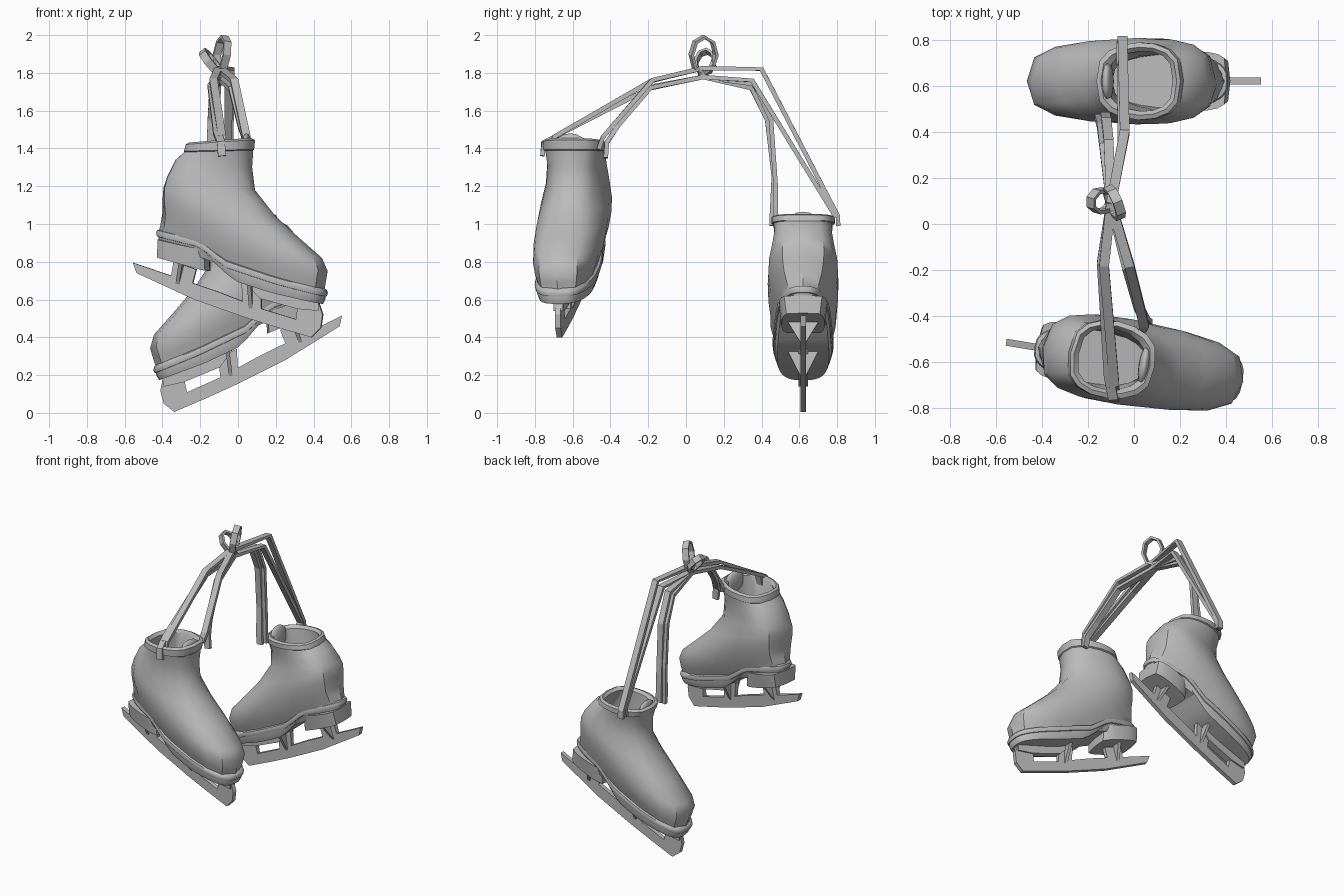
import bpy, bmesh, math
from mathutils import Vector, Matrix

if "Cube" in bpy.data.objects:
    bpy.data.objects.remove(bpy.data.objects["Cube"])

grey = bpy.data.materials.new("plain grey")
grey.use_nodes = True
grey.diffuse_color = (0.5, 0.5, 0.5, 1)
grey.node_tree.nodes["Principled BSDF"].inputs["Base Color"].default_value = (0.5, 0.5, 0.5, 1)


def finish(name, bm, matrix=Matrix(), angle=None):
    bmesh.ops.recalc_face_normals(bm, faces=bm.faces)
    mesh = bpy.data.meshes.new(name)
    bm.to_mesh(mesh)
    bm.free()
    mesh.materials.append(grey)
    obj = bpy.data.objects.new(name, mesh)
    bpy.context.collection.objects.link(obj)
    obj.matrix_world = matrix
    if angle:
        bpy.ops.object.select_all(action='DESELECT')
        obj.select_set(True)
        bpy.context.view_layer.objects.active = obj
        bpy.ops.object.shade_smooth_by_angle(angle=math.radians(angle))


def loft(rings, caps=True):
    """Skin a stack of equal rings; caps are strips across the ring."""
    bm = bmesh.new()
    n = len(rings[0])
    loops = [[bm.verts.new(p) for p in ring] for ring in rings]
    for a, b in zip(loops, loops[1:]):
        for i in range(n):
            bm.faces.new((a[i], a[(i + 1) % n], b[(i + 1) % n], b[i]))
    for ring in (loops[0], loops[-1]) if caps else ():
        for i in range(n // 2):
            quad = [ring[i], ring[i + 1], ring[-i - 1], ring[-i]]
            bm.faces.new(list(dict.fromkeys(quad)))
    return bm


def ring(back, front, wide_back, wide_front, n=16, power=0.64):
    """Rounded outline running from a heel point to a toe point."""
    points = []
    for i in range(n):
        t = 2 * math.pi * i / n
        f = (1 - math.cos(t)) / 2
        s = math.sin(t)
        width = wide_back + (wide_front - wide_back) * f
        points.append(Vector((back[0] + (front[0] - back[0]) * f,
                              math.copysign(abs(s) ** power, s) * width if abs(s) > 1e-6 else 0,
                              back[1] + (front[1] - back[1]) * f)))
    return points


def height(line, x):
    for (x0, z0), (x1, z1) in zip(line, line[1:]):
        if x <= x1:
            return z0 + (z1 - z0) * (x - x0) / (x1 - x0)
    return line[-1][1]


def plate(profile, thickness):
    bm = bmesh.new()
    face = bm.faces.new([bm.verts.new((x, -thickness / 2, z)) for x, z in profile])
    move = bmesh.ops.extrude_face_region(bm, geom=[face])["geom"]
    bmesh.ops.translate(bm, vec=(0, thickness, 0),
                        verts=[v for v in move if isinstance(v, bmesh.types.BMVert)])
    return bm


# Boot rings from sole to collar, then down inside: heel, toe, half widths
BOOT = [
    ((-.41, .90), (.45, .61), .105, .155), ((-.42, .96), (.465, .69), .13, .182),
    ((-.41, 1.0), (.475, .75), .155, .192), ((-.40, 1.06), (.445, .82), .185, .182),
    ((-.40, 1.13), (.32, .93), .203, .172), ((-.395, 1.19), (.20, 1.04), .205, .155),
    ((-.375, 1.25), (.09, 1.18), .19, .135), ((-.33, 1.34), (.075, 1.30), .17, .135),
    ((-.285, 1.38), (.08, 1.39), .165, .15), ((-.285, 1.385), (.085, 1.395), .174, .162),
    ((-.275, 1.42), (.09, 1.445), .174, .162), ((-.26, 1.43), (.07, 1.455), .155, .14),
    ((-.24, 1.41), (.045, 1.43), .14, .12), ((-.33, 1.2), (.05, 1.16), .15, .10),
    ((-.36, 1.08), (.08, 1.02), .13, .10)]
RIM = [(-.46, .97), (-.18, .905), (-.05, .80), (.22, .71), (.5, .635)]
BASE = [(-.46, .91), (-.18, .86), (-.11, .80), (0, .70), (.2, .635), (.5, .565)]
BLADE = [(-.555, .795), (-.35, .725), (-.1, .64), (.04, .585), (.13, .55), (.31, .495),
         (.32, .60), (.43, .58), (.45, .52), (.44, .45), (.39, .40), (.2, .455),
         (.04, .505), (-.23, .60), (-.535, .74)]
# Flange between the sole and the front window of the blade
FLANGE = [(.02, .71), (.12, .605), (.32, .55), (.43, .54), (.43, .60), (.2, .66)]
# Posts: x range on the blade, x range under the sole, blade z, sole z
POSTS = [(-.36, -.25, -.34, -.22, .68, .80), (.03, .125, .02, .125, .55, .69)]


def sole_ring(grow, blend, drop=0):
    points = ring((-.42 - grow, 0), (.46 + grow, 0), .125 + grow, .17 + grow, 48)
    for p in points:
        p.z = height(RIM, p.x) * (1 - blend) + height(BASE, p.x) * blend - drop
    return points


def build_skate(side, matrix, collar_drop):
    # The shaft above the ankle is lowered progressively
    rings = [ring(*r) for r in BOOT]
    for p in (p for r in rings for p in r):
        p.z -= collar_drop * max(0, p.z - 1.15) / .28
    finish(side + "_boot", loft(rings), matrix, 38)
    finish(side + "_sole", loft([sole_ring(0, 0), sole_ring(0, .6), sole_ring(-.012, 1)]), matrix, 35)
    finish(side + "_welt", loft([sole_ring(-.01, 0, -.012), sole_ring(.007, 0, -.006),
                                 sole_ring(.012, 0, .01), sole_ring(.007, 0, .027),
                                 sole_ring(-.01, 0, .03)], False), matrix, 50)
    # Heel block with a straight front face
    finish(side + "_heel", loft([ring((-.42, .92), (-.155, .86), .128, .13, 16, .25),
                                 ring((-.425, .825), (-.15, .75), .112, .118, 16, .25)]), matrix, 30)
    finish(side + "_blade", plate(BLADE, .03), matrix)
    finish(side + "_blade_flange", plate(FLANGE, .05), matrix)
    for i, (a0, a1, b0, b1, z0, z1) in enumerate(POSTS):
        fall = (b1 - b0) * .33
        finish(f"{side}_post_{i + 1}",
               plate([(a0, z0), (a1, z0 - fall), (b1, z1 - fall), (b0, z1)], .03), matrix)
        # Crosswise gusset that widens towards the sole
        gusset = [[(x, -h, z), (x + .02, -h, z), (x + .02, h, z), (x, h, z)]
                  for x, z, h in ((a0 + .03, z0, .014), (b0 + .04, z1, .085))]
        finish(f"{side}_gusset_{i + 1}", loft(gusset), matrix)
    # Tongue pad inside the front of the collar
    bm = bmesh.new()
    bmesh.ops.create_uvsphere(bm, u_segments=12, v_segments=8, radius=1)
    bmesh.ops.transform(bm, verts=bm.verts, matrix=Matrix.Translation((.045, 0, 1.405 - collar_drop))
                        @ Matrix.Diagonal((.025, .09, .075, 1)))
    finish(side + "_tongue", bm, matrix, 60)


build_skate("front", Matrix.Translation((0, -.605, 0)) @ Matrix.Rotation(math.radians(-9.4), 4, 'Z')
            @ Matrix.Diagonal((1.013, 1, 1, 1)), 0)
build_skate("rear", Matrix.Translation((.10, .62, -.343)) @ Matrix.Rotation(math.pi, 4, 'Z')
            @ Matrix.Rotation(math.radians(7.2), 4, 'Y'), .055)


def ribbon(name, path, across, width=.042, thick=.024, closed=False):
    """Flat lace swept along a path, its width lying near the across direction."""
    pts = [Vector(p) for p in path]
    rings = []
    for i, p in enumerate(pts):
        if closed:
            tangent = pts[(i + 1) % len(pts)] - pts[i - 1]
        else:
            tangent = pts[min(i + 1, len(pts) - 1)] - pts[max(i - 1, 0)]
        tangent.normalize()
        w = Vector(across)
        w = (w - tangent * w.dot(tangent)).normalized()
        t = tangent.cross(w) * thick / 2
        w *= width / 2
        rings.append([p - w - t, p + w - t, p + w + t, p - w + t])
    if closed:
        rings.append(rings[0])
    finish(name, loft(rings, not closed))


# Laces from the collars up to the knot
KNOT = Vector((-.10, .09, 1.80))
TOP, LOW = KNOT + Vector((0, 0, .025)), KNOT - Vector((0, 0, .022))
LACES = [
    [(-.085, -.76, 1.36), (-.09, -.755, 1.43), (-.11, -.66, 1.48), (-.14, -.17, 1.73), LOW],
    [(-.085, -.725, 1.38), (-.085, -.70, 1.46), (-.13, -.18, 1.76), TOP],
    [(.06, -.425, 1.35), (.05, -.42, 1.43), (.02, -.36, 1.52), (-.03, -.19, 1.72), LOW],
    [(.03, -.46, 1.40), (.045, -.44, 1.46), (-.02, -.18, 1.76), TOP],
    [(-.05, .805, .99), (-.05, .805, 1.04), (-.04, .40, 1.82), TOP],
    [(-.055, .77, 1.0), (-.055, .785, 1.05), (-.05, .35, 1.76), LOW],
    [(-.14, .455, .99), (-.145, .455, 1.05), (-.15, .465, 1.25), (-.14, .43, 1.55),
     (-.13, .345, 1.72), LOW],
    [(-.12, .475, 1.0), (-.125, .475, 1.2), (-.12, .45, 1.55), (-.11, .36, 1.74), LOW]]
for i, path in enumerate(LACES):
    ribbon(f"lace_{i + 1}", path, (1, 0, 0))


# Bow loops and knot
def bow_loop(name, along, sideways, length, half):
    d, e = Vector(along).normalized(), Vector(sideways).normalized()
    path = [KNOT + d * length * (1 - math.cos(t)) / 2 + e * half * math.sin(t)
            for t in (2 * math.pi * k / 8 for k in range(8))]
    ribbon(name, path, d.cross(e), .042, .016, True)


bow_loop("bow_loop_tall", (.15, .03, 1), (-.4, 1, 0), .193, .07)
bow_loop("bow_loop_side", (-.6, .15, .8), (.35, 1, -.1), .145, .05)
bm = bmesh.new()
bmesh.ops.create_icosphere(bm, subdivisions=1, radius=.03,
                           matrix=Matrix.Translation(KNOT))
finish("knot", bm)
